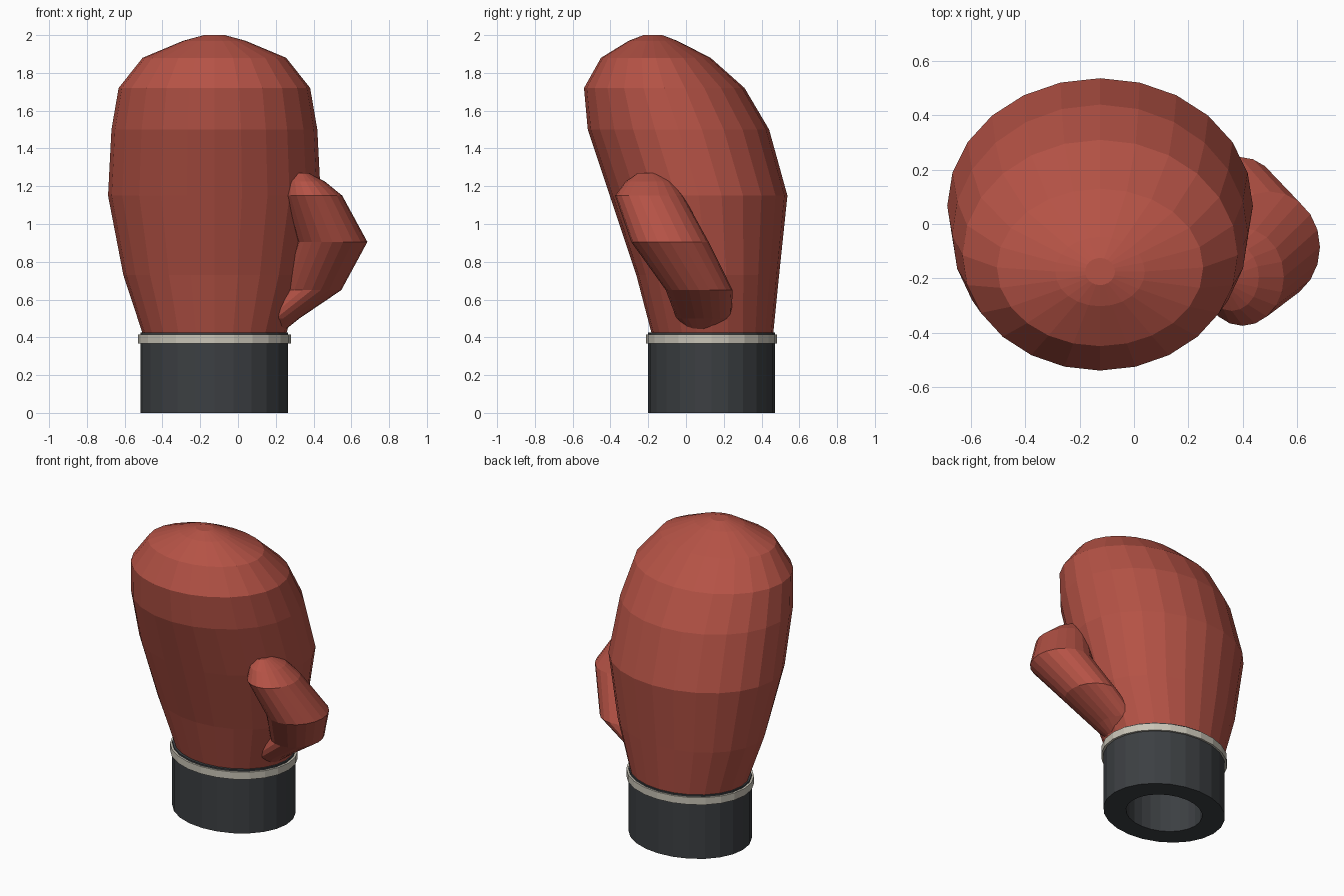
import bpy, bmesh, math

if "Cube" in bpy.data.objects:
    bpy.data.objects.remove(bpy.data.objects["Cube"])


def material(name, color):
    m = bpy.data.materials.new(name)
    m.diffuse_color = (*color, 1)
    m.use_nodes = True
    m.node_tree.nodes["Principled BSDF"].inputs["Base Color"].default_value = m.diffuse_color
    return m


RED = material("red_leather", (0.46, 0.085, 0.06))
DARK = material("dark_cuff", (0.045, 0.05, 0.055))
CREAM = material("cream_trim", (0.58, 0.55, 0.47))


def loft(name, rings, sides, mat, closed=False):
    """Skin horizontal ellipses (cx, cy, z, rx, ry); cap ends or join into a tube."""
    bm = bmesh.new()
    loops = []
    for cx, cy, z, rx, ry in rings:
        loops.append([bm.verts.new((cx + rx * math.cos(2 * math.pi * i / sides),
                                    cy + ry * math.sin(2 * math.pi * i / sides), z))
                      for i in range(sides)])
    pairs = list(zip(loops, loops[1:]))
    if closed:
        pairs.append((loops[-1], loops[0]))
    else:
        bm.faces.new(loops[0][::-1])
        bm.faces.new(loops[-1])
    for a, b in pairs:
        for i in range(sides):
            j = (i + 1) % sides
            bm.faces.new((a[i], a[j], b[j], b[i]))
    bmesh.ops.recalc_face_normals(bm, faces=bm.faces)
    mesh = bpy.data.meshes.new(name)
    bm.to_mesh(mesh)
    bm.free()
    mesh.materials.append(mat)
    obj = bpy.data.objects.new(name, mesh)
    bpy.context.collection.objects.link(obj)
    return obj


CX, CY = -0.125, 0.135

# padded hand, leaning forward towards the top
hand = [(0.14, 0.39, 0.37, 0.315), (0.14, 0.42, 0.38, 0.322),
        (0.115, 0.73, 0.482, 0.378), (0.067, 1.15, 0.563, 0.47),
        (-0.04, 1.50, 0.545, 0.48), (-0.115, 1.72, 0.507, 0.425),
        (-0.16, 1.88, 0.38, 0.29), (-0.175, 1.97, 0.165, 0.128),
        (-0.175, 2.00, 0.055, 0.05)]
loft("hand_padding", [(CX, y, z, rx, ry) for y, z, rx, ry in hand], 24, RED)

# bent thumb on the right side
loft("thumb", [(0.17, 0.09, 0.44, 0.08, 0.085), (0.20, 0.095, 0.50, 0.125, 0.145),
               (0.39, 0.07, 0.65, 0.157, 0.177), (0.50, -0.085, 0.905, 0.185, 0.205),
               (0.40, -0.195, 1.15, 0.152, 0.18), (0.36, -0.195, 1.225, 0.10, 0.125),
               (0.34, -0.20, 1.27, 0.035, 0.055)], 20, RED)


# wrist cuff and trim as thick elliptical tubes
def tube(name, z0, z1, outer, inner, mat):
    loft(name, [(CX, CY, z0, *inner), (CX, CY, z0, *outer),
                (CX, CY, z1, *outer), (CX, CY, z1, *inner)], 24, mat, closed=True)


tube("wrist_cuff", 0, 0.425, (0.391, 0.336), (0.245, 0.21), DARK)
tube("cuff_trim", 0.367, 0.415, (0.405, 0.348), (0.38, 0.325), CREAM)
